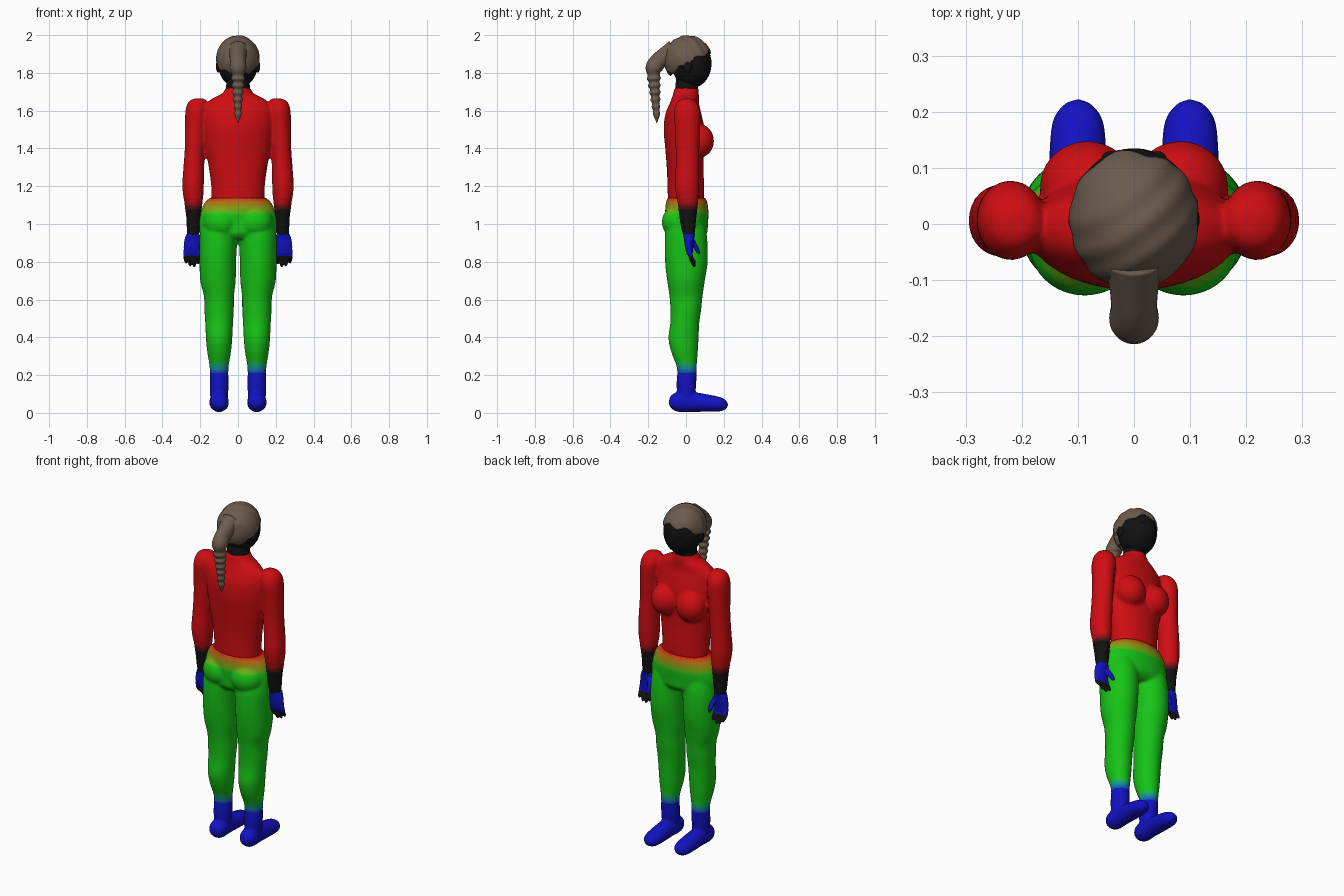
import bpy, bmesh, math
from mathutils import Vector, Matrix

RED, GREEN, BLUE = (0.62, 0.004, 0.006), (0.008, 0.55, 0.008), (0.006, 0.006, 0.55)
BLACK, BROWN = (0.006, 0.006, 0.006), (0.15, 0.105, 0.075)


def material(color):
    name = "paint_%03d_%03d_%03d" % tuple(round(c * 999) for c in color)
    m = bpy.data.materials.get(name) or bpy.data.materials.new(name)
    m.diffuse_color = (*color, 1)
    return m


def blend(a, b, t, steps=8):
    t = round(max(0, min(1, t)) * steps) / steps
    return tuple(p + (q - p) * t for p, q in zip(a, b))


def tube(bm, points, flat=True, side=1, n=28, sub=5):
    """Smooth loft through (x, y, z, rx, ry) rings; flat rings stay horizontal."""
    p = [Vector(q) for q in points]
    p = [p[0]] + p + [p[-1]]
    path = []
    for i in range(1, len(p) - 2):
        a, b, c, d = p[i - 1:i + 3]
        for k in range(sub):
            t = k / sub
            path.append(0.5 * (2 * b + (c - a) * t + (2 * a - 5 * b + 4 * c - d) * t * t
                               + (3 * b - a - 3 * c + d) * t ** 3))
    path.append(p[-1])
    rings = []
    for i, q in enumerate(path):
        tangent = Vector((path[min(i + 1, len(path) - 1)] - path[max(i - 1, 0)])[:3])
        v = Vector((0, 1, 0)) if flat else tangent.cross(Vector((1, 0, 0))).normalized()
        ring = []
        for k in range(n):
            a = 2 * math.pi * k / n
            co = Vector(q[:3]) + Vector((q[3] * math.cos(a), 0, 0)) + v * q[4] * math.sin(a)
            ring.append(bm.verts.new((co.x * side, co.y, co.z)))
        rings.append(ring)
    for r0, r1 in zip(rings, rings[1:]):
        for k in range(n):
            bm.faces.new((r0[k], r0[(k + 1) % n], r1[(k + 1) % n], r1[k]))
    bm.faces.new(rings[0])
    bm.faces.new(rings[-1])


def ball(bm, center, radii, u=40, v=24):
    mat = Matrix.Translation(center) @ Matrix.Diagonal((*radii, 1))
    return bmesh.ops.create_uvsphere(bm, u_segments=u, v_segments=v, radius=1, matrix=mat)["verts"]


def finish(bm, name, paint, voxel=None):
    """Make the object, optionally fuse its shapes, and colour it by position."""
    bmesh.ops.recalc_face_normals(bm, faces=bm.faces[:])
    me = bpy.data.meshes.new(name)
    bm.to_mesh(me)
    bm.free()
    ob = bpy.data.objects.new(name, me)
    bpy.context.scene.collection.objects.link(ob)
    if voxel:
        rm = ob.modifiers.new("fuse", 'REMESH')
        rm.mode, rm.voxel_size = 'VOXEL', voxel
        sm = ob.modifiers.new("soften", 'SMOOTH')
        sm.factor, sm.iterations = 0.5, 5
        dg = bpy.context.evaluated_depsgraph_get()
        me = bpy.data.meshes.new_from_object(ob.evaluated_get(dg))
        ob.modifiers.clear()
        ob.data = me
    me.materials.clear()
    slots = {}
    for f in me.polygons:
        f.use_smooth = True
        color = paint(f.center) if callable(paint) else paint
        if color not in slots:
            slots[color] = len(slots)
            me.materials.append(material(color))
        f.material_index = slots[color]
    return ob


# Shirt: torso, chest and upper arms fused
bm = bmesh.new()
tube(bm, [(0, 0, 1.08, .14, .095), (0, -.001, 1.2, .142, .097), (0, -.005, 1.3, .155, .097),
          (0, -.008, 1.4, .173, .102), (0, -.01, 1.5, .185, .108), (0, -.014, 1.58, .188, .096),
          (0, -.01, 1.63, .175, .08), (0, -.004, 1.665, .135, .072), (0, 0, 1.69, .085, .068),
          (0, .002, 1.72, .065, .064)], n=40)
for s in (-1, 1):
    ball(bm, (s * .083, .066, 1.44), (.085, .082, .09))
    tube(bm, [(.205, .004, 1.665, .02, .02), (.212, .004, 1.65, .047, .047),
              (.218, .006, 1.6, .06, .07), (.224, .008, 1.5, .057, .067),
              (.228, .008, 1.4, .054, .063), (.234, .008, 1.3, .055, .063),
              (.238, .006, 1.2, .057, .064), (.236, .009, 1.12, .05, .056)], side=s)
finish(bm, "shirt", RED, 0.008)

# Trousers: hips, seat and legs fused
def trouser_paint(c):
    if c.z > .6:
        return blend(GREEN, RED, (c.z - 1.05) / .09)
    return blend(BLUE, GREEN, (c.z - .205) / .07)

bm = bmesh.new()
tube(bm, [(0, .002, 1.14, .147, .1), (0, .003, 1.125, .165, .106), (0, .004, 1.1, .184, .112),
          (0, .004, 1.05, .2, .115), (0, .004, 1.0, .207, .112), (0, .003, .95, .2, .108),
          (0, 0, .92, .16, .08)], n=40)
for s in (-1, 1):
    ball(bm, (s * .088, -.038, 1.01), (.098, .09, .09))
    tube(bm, [(.1, 0, 1.0, .095, .1), (.104, 0, .93, .1, .112), (.107, .002, .8, .097, .113),
              (.106, 0, .7, .094, .1), (.101, 0, .62, .08, .088), (.1, -.001, .55, .078, .082),
              (.1, -.006, .48, .074, .077), (.1, -.013, .4, .07, .08), (.1, -.009, .33, .064, .072),
              (.1, .003, .25, .051, .054), (.1, .005, .2, .049, .051)], side=s)
finish(bm, "trousers", trouser_paint, 0.008)

for s, tag in ((-1, "left"), (1, "right")):
    # Boot
    bm = bmesh.new()
    tube(bm, [(.1, .005, .22, .048, .05), (.1, .002, .15, .05, .052), (.1, 0, .06, .046, .045)], side=s)
    tube(bm, [(.1, -.09, .057, .006, .006), (.1, -.082, .057, .03, .03), (.1, -.045, .058, .05, .052),
              (.1, .03, .058, .048, .053), (.1, .11, .052, .051, .046), (.1, .18, .045, .046, .038),
              (.1, .212, .041, .026, .022), (.1, .222, .04, .005, .005)], flat=False, side=s)
    finish(bm, tag + "_boot", BLUE, 0.006)

    # Forearm
    bm = bmesh.new()
    tube(bm, [(.236, .009, 1.135, .05, .056), (.236, .01, 1.1, .046, .052), (.235, .01, 1.04, .039, .045),
              (.236, .012, .98, .035, .037), (.239, .016, .93, .03, .027)], side=s)
    finish(bm, tag + "_forearm", lambda c: blend(BLACK, RED, (c.z - 1.08) / .05))

    # Gloved hand with bare fingers
    bm = bmesh.new()
    tube(bm, [(.238, .017, .95, .034, .033), (.241, .016, .92, .042, .027), (.244, .016, .88, .044, .022),
              (.245, .019, .845, .04, .016), (.245, .02, .835, .03, .008)], side=s)
    for k in range(4):
        x, low = .212 + .022 * k, (.785, .77, .775, .79)[k]
        tube(bm, [(x, .018, .86, .012, .013), (x, .026, .825, .012, .013), (x - .002, .04, low + .015, .01, .011),
                  (x - .003, .046, low, .003, .004)], side=s, n=12)
    tube(bm, [(.222, .022, .93, .014, .016), (.207, .045, .89, .014, .014), (.203, .063, .855, .012, .011),
              (.203, .07, .84, .003, .003)], side=s, n=12)
    finish(bm, tag + "_hand", lambda c: BLUE if c.z > .83 else BLACK, 0.004)

# Head, neck, ears and eyes
bm = bmesh.new()
ball(bm, (0, .03, 1.85), (.105, .105, .13))
tube(bm, [(0, .002, 1.69, .066, .063), (0, .005, 1.74, .062, .06), (0, .012, 1.8, .062, .062)])
for s in (-1, 1):
    ball(bm, (s * .105, .008, 1.835), (.012, .024, .034), 16, 12)
finish(bm, "head", BLACK)
for s, tag in ((-1, "left"), (1, "right")):
    bm = bmesh.new()
    ball(bm, (s * .042, .116, 1.865), (.016, .014, .012), 16, 12)
    finish(bm, tag + "_eye", BLACK)

# Hair cap: wavy shell tucked into the head below a slanted hairline
bm = bmesh.new()
center = Vector((0, .01, 1.87))
for v in ball(bm, center, (.115, .128, .128), 96, 64):
    d = v.co - center
    line = 1.84 + .55 * v.co.y + .012 * math.sin(7 * math.atan2(d.x, d.y))
    wave = 1 + .014 * math.sin(95 * (d.y - .7 * d.x) + 30 * d.z)
    v.co = center + d * (wave if v.co.z > line else .62)
finish(bm, "hair", BROWN)

# Braided ponytail: thick root, then shrinking beads
bm = bmesh.new()
braid = [(0, -.06, 1.915, .055, .06), (0, -.105, 1.89, .045, .05), (0, -.145, 1.862, .041, .045),
         (0, -.17, 1.825, .044, .045), (0, -.171, 1.79, .032, .032)]
for i in range(12):
    t = i / 11
    r = (.037 - .02 * t) * (1 if i % 2 == 0 else .78)
    braid.append((0, -.17 + .015 * t, 1.77 - .205 * t, r, r))
braid += [(0, -.155, 1.548, .006, .006), (0, -.155, 1.535, .002, .002)]
tube(bm, braid, flat=False)
finish(bm, "braid", BROWN)
